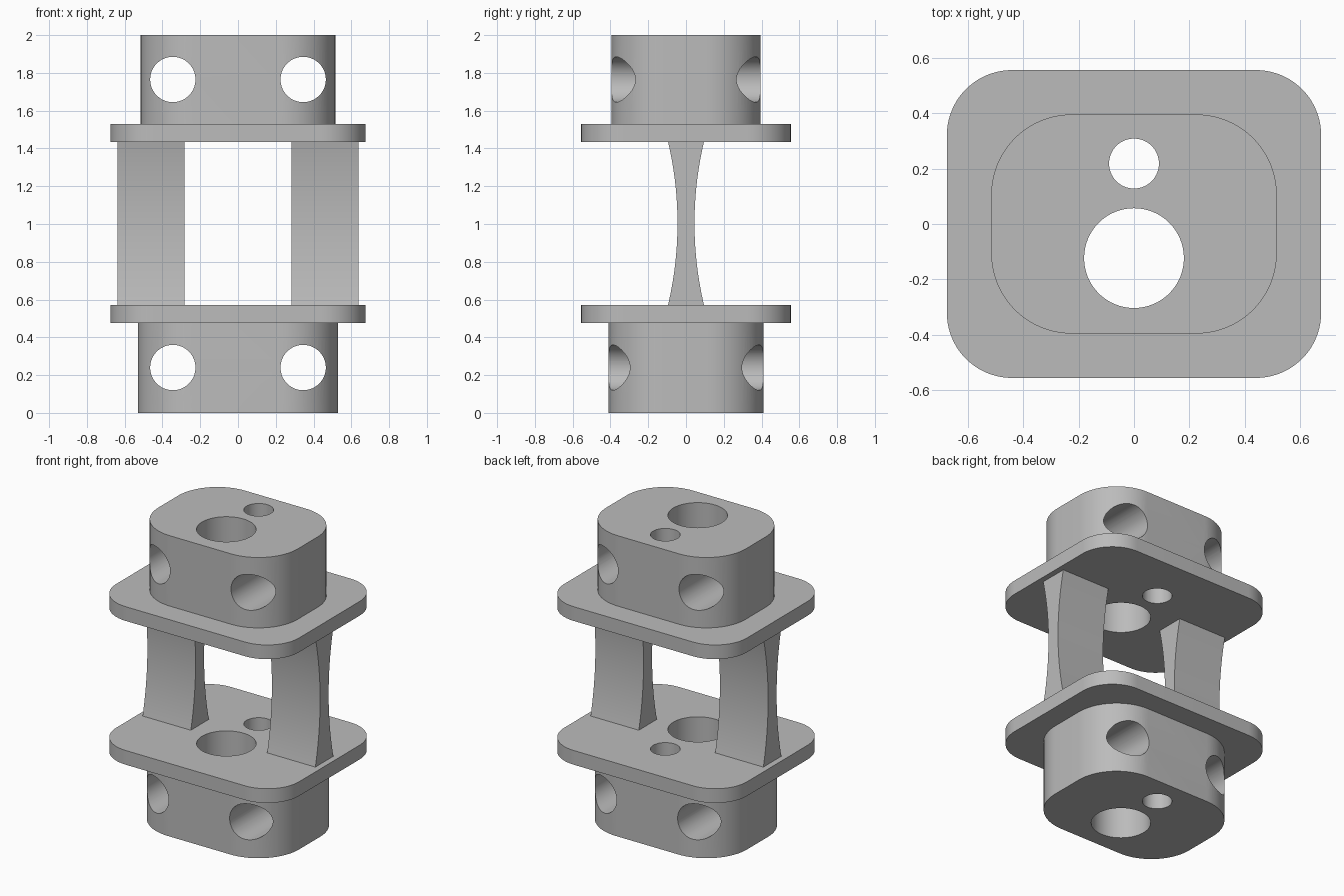
import bpy, bmesh, math
from mathutils import Matrix

if "Cube" in bpy.data.objects:
    bpy.data.objects.remove(bpy.data.objects["Cube"])

grey = bpy.data.materials.new("plain grey")
grey.diffuse_color = (0.5, 0.5, 0.5, 1)
grey.use_nodes = True
grey.node_tree.nodes["Principled BSDF"].inputs["Base Color"].default_value = grey.diffuse_color


def add_object(name, bm):
    bmesh.ops.recalc_face_normals(bm, faces=bm.faces[:])
    mesh = bpy.data.meshes.new(name)
    bm.to_mesh(mesh)
    bm.free()
    mesh.materials.append(grey)
    ob = bpy.data.objects.new(name, mesh)
    bpy.context.collection.objects.link(ob)
    return ob


def extrude_outline(name, points, offset):
    bm = bmesh.new()
    face = bm.faces.new([bm.verts.new(p) for p in points])
    top = bmesh.ops.extrude_face_region(bm, geom=[face])["geom"]
    bmesh.ops.translate(bm, vec=offset,
                        verts=[v for v in top if isinstance(v, bmesh.types.BMVert)])
    return add_object(name, bm)


def rounded_slab(name, hx, hy, r, z0, z1, n=20):
    points = []
    for q, (sx, sy) in enumerate([(1, 1), (-1, 1), (-1, -1), (1, -1)]):
        for i in range(n + 1):
            a = (q + i / n) * math.pi / 2
            points.append((sx * (hx - r) + r * math.cos(a),
                           sy * (hy - r) + r * math.sin(a), z0))
    return extrude_outline(name, points, (0, 0, z1 - z0))


def cylinder(r, centre, along_y=False):
    bm = bmesh.new()
    m = Matrix.Translation(centre)
    if along_y:
        m = m @ Matrix.Rotation(math.pi / 2, 4, 'X')
    bmesh.ops.create_cone(bm, cap_ends=True, segments=64, radius1=r, radius2=r,
                          depth=3, matrix=m)
    return add_object("hole_cutter", bm)


def boolean(ob, other, operation):
    mod = ob.modifiers.new(operation, 'BOOLEAN')
    mod.operation = operation
    mod.solver = 'EXACT'
    mod.object = other
    bpy.context.view_layer.objects.active = ob
    bpy.ops.object.modifier_apply(modifier=mod.name)
    bpy.data.objects.remove(other, do_unlink=True)


def smooth(ob):
    bpy.ops.object.select_all(action='DESELECT')
    ob.select_set(True)
    bpy.context.view_layer.objects.active = ob
    bpy.ops.object.shade_smooth_by_angle(angle=math.radians(30))


# End caps: flange plate joined to a rounded block, then drilled
caps = [
    ("upper_cap", (1.435, 1.53), (0.515, 0.395, 0.29), (1.48, 2.0), 1.765),
    ("lower_cap", (0.475, 0.57), (0.53, 0.41, 0.30), (0.0, 0.52), 0.24),
]
for name, plate_z, block, block_z, hole_z in caps:
    cap = rounded_slab(name, 0.675, 0.555, 0.235, *plate_z)
    boolean(cap, rounded_slab("block", *block, *block_z), 'UNION')
    # vertical bores
    boolean(cap, cylinder(0.18, (0, -0.123, 1)), 'DIFFERENCE')
    boolean(cap, cylinder(0.09, (0, 0.218, 1)), 'DIFFERENCE')
    # front-to-back cross holes
    for side in (-1, 1):
        boolean(cap, cylinder(0.12, (side * 0.345, 0, hole_z), True), 'DIFFERENCE')
    smooth(cap)

# Waisted struts between the plates
Z0, Z1, WAIST, END, N = 0.572, 1.435, 0.045, 0.095, 28
mid, half = (Z0 + Z1) / 2, (Z1 - Z0) / 2
R = (half ** 2 + (END - WAIST) ** 2) / (2 * (END - WAIST))
curve = []
for i in range(N + 1):
    dz = half * (2 * i / N - 1)
    curve.append((WAIST + R - math.sqrt(R * R - dz * dz), mid + dz))
for name, x0 in (("left_strut", -0.638), ("right_strut", 0.282)):
    outline = [(x0, y, z) for y, z in curve] + [(x0, -y, z) for y, z in reversed(curve)]
    smooth(extrude_outline(name, outline, (0.356, 0, 0)))
